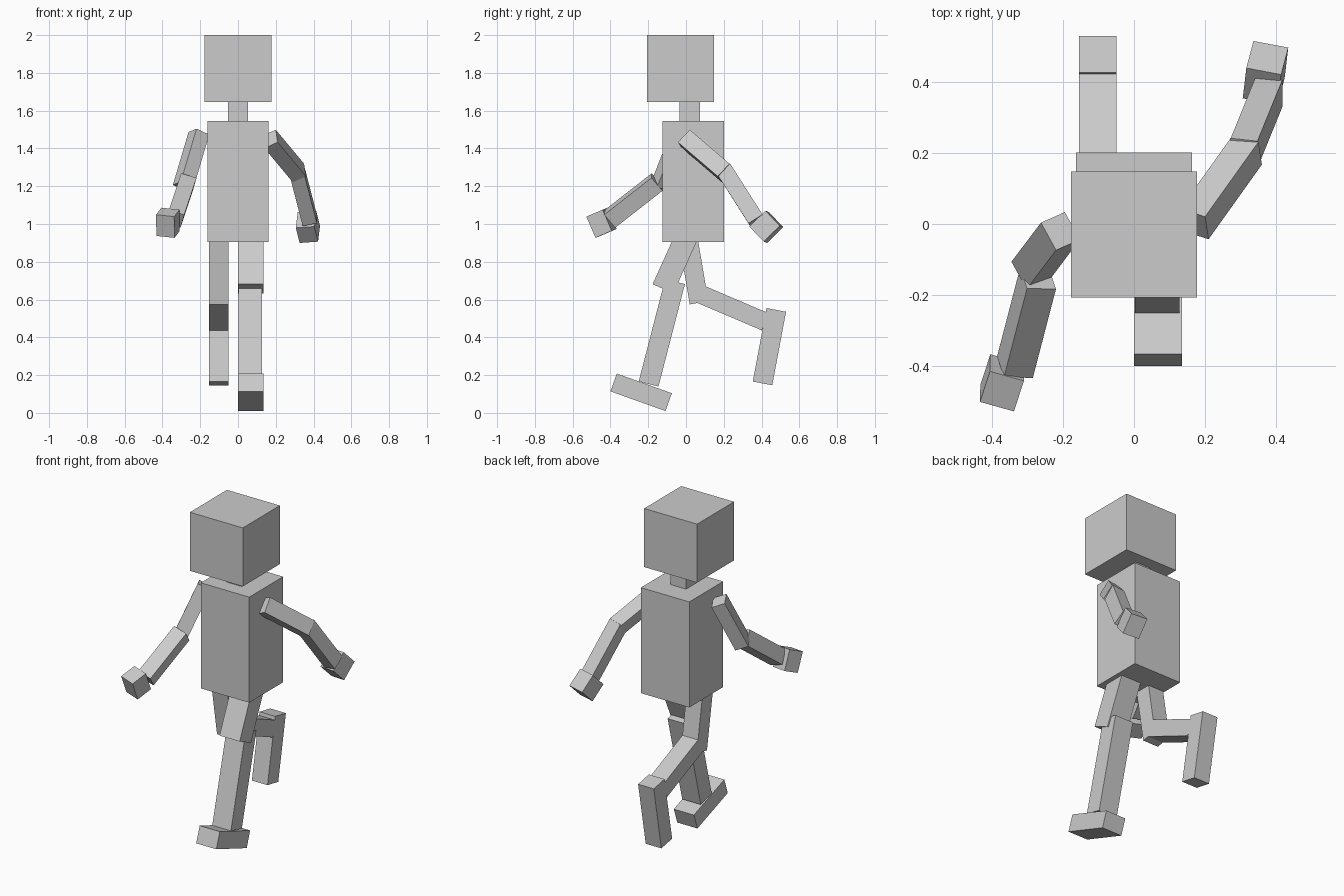
import bpy
from mathutils import Matrix, Vector

default = bpy.data.objects.get("Cube")
if default:
    bpy.data.objects.remove(default)

# One plain grey for the whole figure
grey = bpy.data.materials.new("plain_grey")
grey.use_nodes = True
colour = (0.6, 0.6, 0.6, 1)
grey.diffuse_color = colour
grey.node_tree.nodes["Principled BSDF"].inputs["Base Color"].default_value = colour


def box(name, centre, size, axes=Matrix.Identity(3)):
    """Box of the given size, turned to the given axes."""
    bpy.ops.mesh.primitive_cube_add(size=1)
    ob = bpy.context.object
    ob.name = ob.data.name = name
    ob.data.transform(axes.to_4x4() @ Matrix.Diagonal((*size, 1)))
    ob.location = centre
    ob.data.materials.append(grey)
    return ob


def limb(name, start, end, depth_dir, width, depth):
    """Box running from start to end, its depth side facing depth_dir."""
    start, end = Vector(start), Vector(end)
    along = (end - start).normalized()
    v = Vector(depth_dir)
    v = (v - along * v.dot(along)).normalized()
    axes = Matrix((v.cross(along), v, along)).transposed()
    return box(name, (start + end) / 2, (width, depth, (end - start).length), axes)


def leg_part(name, x, start, end, width, depth):
    """Limb that lies in a side plane; points are (y, z)."""
    limb(name, (x, *start), (x, *end), (0, end[1] - start[1], start[0] - end[0]), width, depth)


# Head, neck and body
box("head", (0, -0.03, 1.823), (0.355, 0.355, 0.355))
box("neck", (0, 0.02, 1.595), (0.105, 0.11, 0.12))
box("body", (0, 0.038, 1.225), (0.325, 0.325, 0.64))

# Left arm, swung back
limb("left_upper_arm", (0.17, 0, 1.45), (0.32, 0.21, 1.27), (0.01, -0.065, -0.067), 0.08, 0.092)
limb("left_forearm", (0.31, 0.2, 1.29), (0.38, 0.372, 1.02), (0, -0.075, -0.044), 0.077, 0.088)
limb("left_hand", (0.36, 0.387, 1.025), (0.38, 0.463, 0.945), (-0.01, -0.085, -0.085), 0.1, 0.12)

# Right arm, swung forward
limb("right_upper_arm", (-0.207, -0.02, 1.48), (-0.29, -0.13, 1.2), (0.043, -0.076, 0.02), 0.08, 0.09)
limb("right_forearm", (-0.27, -0.153, 1.222), (-0.335, -0.403, 1.027), (-0.02, 0.055, -0.07), 0.085, 0.092)
limb("right_hand", (-0.357, -0.404, 1.025), (-0.385, -0.49, 0.988), (0.005, 0.06, -0.108), 0.1, 0.122)

# Left leg, planted in front
leg_part("left_thigh", 0.067, (0.015, 0.96), (-0.122, 0.657), 0.135, 0.12)
leg_part("left_shin", 0.065, (-0.058, 0.695), (-0.198, 0.153), 0.125, 0.108)
leg_part("left_foot", 0.067, (-0.383, 0.161), (-0.092, 0.057), 0.135, 0.1)

# Right leg, kicked up behind
leg_part("right_thigh", -0.102, (0.007, 0.95), (0.069, 0.583), 0.105, 0.1)
leg_part("right_shin", -0.102, (0.068, 0.632), (0.42, 0.482), 0.105, 0.098)
leg_part("right_foot", -0.102, (0.478, 0.545), (0.405, 0.156), 0.105, 0.105)
